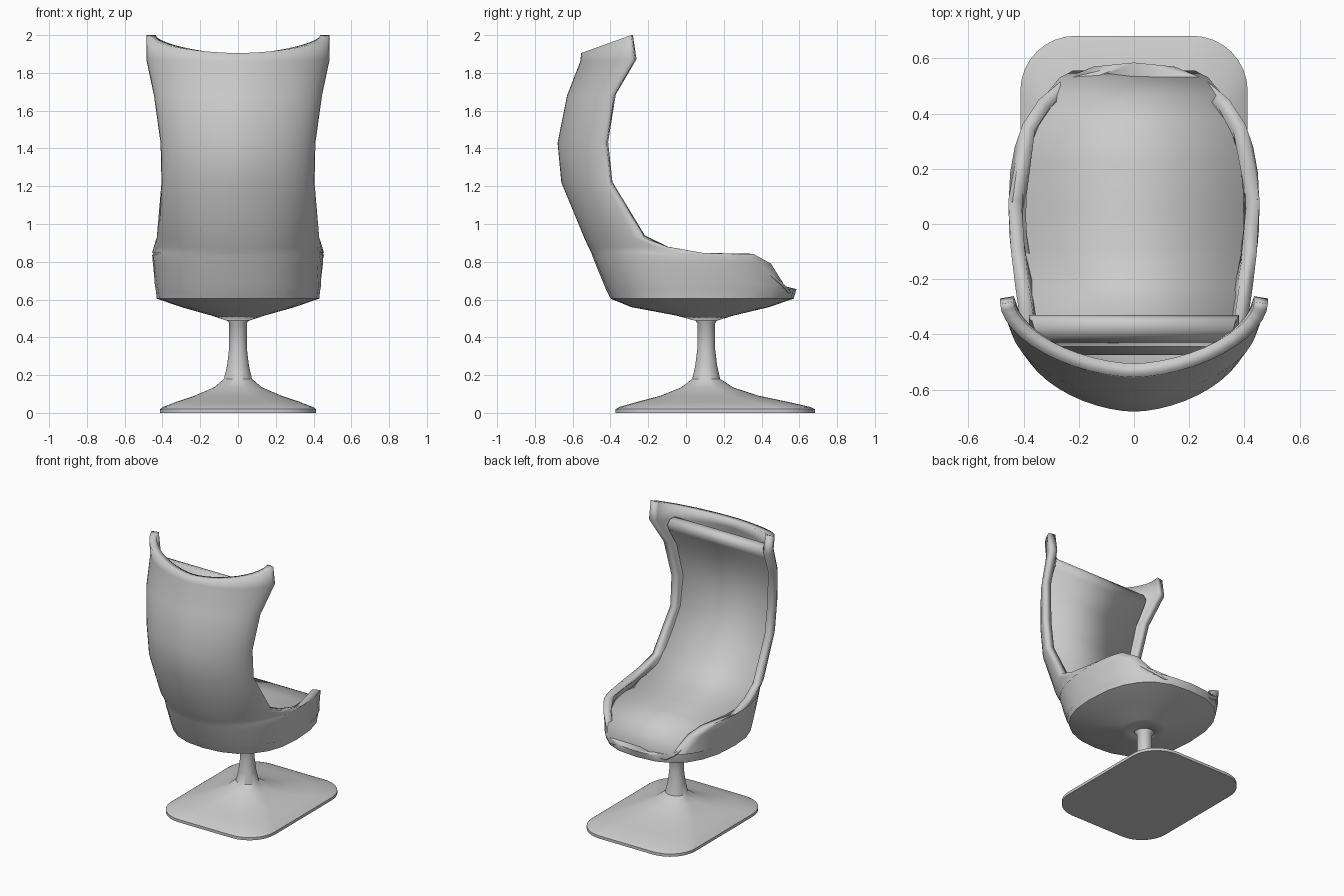
import bpy, bmesh
from math import sin, cos, acos, pi, radians

if "Cube" in bpy.data.objects:
    bpy.data.objects.remove(bpy.data.objects["Cube"])


def loft(name, rings, wrap=False, caps=False, thick=0.0, angle=35):
    """Skin a list of equal-length point rings into an object."""
    bm = bmesh.new()
    vs = [[bm.verts.new(p) for p in r] for r in rings]
    n = len(rings[0])
    for a, b in zip(vs, vs[1:]):
        for j in range(n if wrap else n - 1):
            k = (j + 1) % n
            bm.faces.new((a[j], b[j], b[k], a[k]))
    if caps:
        bm.faces.new(vs[0])
        bm.faces.new(vs[-1])
    bmesh.ops.remove_doubles(bm, verts=bm.verts, dist=0.0005)
    if caps:
        bmesh.ops.recalc_face_normals(bm, faces=bm.faces)
    me = bpy.data.meshes.new(name)
    bm.to_mesh(me)
    bm.free()
    ob = bpy.data.objects.new(name, me)
    bpy.context.collection.objects.link(ob)
    if thick:
        m = ob.modifiers.new("thickness", "SOLIDIFY")
        m.thickness, m.offset = thick, -1
    bpy.ops.object.select_all(action="DESELECT")
    ob.select_set(True)
    bpy.context.view_layer.objects.active = ob
    bpy.ops.object.shade_smooth_by_angle(angle=radians(angle))
    return ob


def shell_ring(yb, zb, yr, zr, w, yc):
    """U-shaped section from rim to rim around the back; closed when the rim meets the front."""
    front = 0.585 if zb > 0.62 else yr
    nb, nf = (1.75 if zb > 1 else 2.3), (2.5 if zb > 0.55 else 2)
    if yr <= yc:
        end = acos(((yc - yr) / (yc - yb)) ** (nb / 2))
    else:
        end = pi - acos(min(1, ((yr - yc) / (front - yc)) ** (nf / 2)))
    ring = []
    for j in range(-12, 13):
        a = end * abs(j) / 12
        n = nb if a <= pi / 2 else nf
        x = w * max(0, sin(a)) ** (2 / n) * (1 if j > 0 else -1)
        y = yc - (yc - yb) * cos(a) ** (2 / n) if a <= pi / 2 else yc + (front - yc) * (-cos(a)) ** (2 / n)
        t = (y - yb) / (yr - yb)
        ring.append((0 if abs(x) < 1e-3 else x, y, zb + (zr - zb) * t))
    return ring


# Wraparound shell: back y, back z, rim y, rim z, half width, centre y
rows = [
    (-.555, 1.905, -.29, 2.0, .485, -.29), (-.56, 1.86, -.27, 1.87, .485, -.27),
    (-.63, 1.68, -.38, 1.68, .445, -.38), (-.68, 1.43, -.42, 1.43, .41, -.42),
    (-.66, 1.22, -.40, 1.22, .405, -.40), (-.54, .93, -.23, .93, .45, -.05),
    (-.515, .875, -.10, .88, .455, .05), (-.50, .845, .09, .847, .455, .05),
    (-.495, .83, .36, .84, .455, .05), (-.48, .79, .45, .79, .45, .05),
    (-.43, .67, .525, .67, .44, .05), (-.42, .645, .585, .655, .435, .05),
    (-.40, .605, .57, .605, .43, .05), (-.29, .56, .44, .56, .30, .08),
    (-.05, .515, .25, .515, .14, .10), (.04, .49, .17, .49, .065, .105),
]
loft("shell", [shell_ring(*r) for r in rows], thick=0.05)

# Seat and back cushion: one ribbon ending in a rolled top; y, z, half width
path = [
    (.545, .63, .22), (.52, .66, .27), (.46, .715, .32), (.37, .765, .365), (.22, .785, .39),
    (.05, .79, .40), (-.10, .82, .40), (-.21, .87, .385), (-.29, .95, .375),
    (-.37, 1.08, .37), (-.445, 1.22, .37), (-.475, 1.43, .37), (-.44, 1.66, .37),
    (-.36, 1.80, .38), (-.345, 1.835, .38), (-.355, 1.86, .37),
    (-.38, 1.865, .36), (-.40, 1.845, .36), (-.43, 1.78, .36),
]
loft("cushion", [[(-w, y, z), (w, y, z)] for y, z, w in reversed(path)], thick=0.015, angle=50)


def rounded(hx, hy, r, cy, z):
    """Rounded rectangle ring, eight segments per corner."""
    ring = []
    for q, (sx, sy) in enumerate(((1, 1), (-1, 1), (-1, -1), (1, -1))):
        for k in range(9):
            a = (q + k / 8.0) * pi / 2
            # tiny inset keeps neighbouring corner ends distinct on circular rings
            ring.append((sx * (hx - r + .002) + r * cos(a), cy + sy * (hy - r + .002) + r * sin(a), z))
    return ring


# Pedestal: rounded plate flowing up into the column; half x, half y, corner radius, centre y, z
stand = [
    (.41, .525, .20, .155, 0), (.41, .525, .20, .155, .02), (.395, .505, .195, .153, .031),
    (.32, .39, .18, .14, .06), (.23, .26, .16, .125, .09), (.125, .135, .11, .112, .135),
    (.072, .072, .072, .107, .18), (.056, .056, .056, .107, .25), (.045, .045, .045, .107, .34),
    (.045, .045, .045, .107, .475), (.065, .065, .065, .107, .50), (.065, .065, .065, .107, .53),
]
loft("pedestal", [rounded(*s) for s in stand], wrap=True, caps=True, angle=40)
